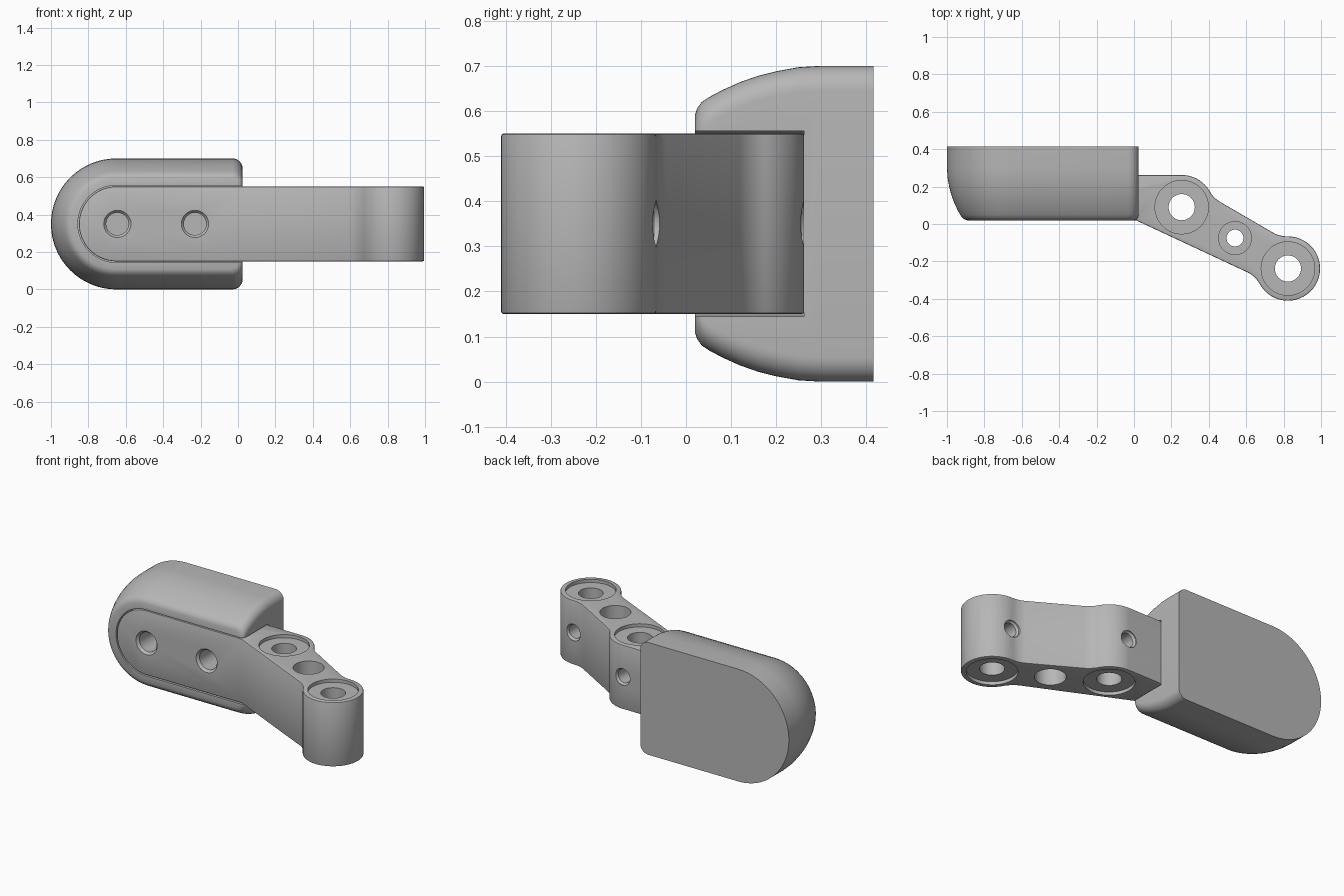
import bpy
import bmesh
from math import sin, cos, pi, tau, atan2, sqrt
from mathutils import Vector

if "Cube" in bpy.data.objects:
    bpy.data.objects.remove(bpy.data.objects["Cube"], do_unlink=True)

grey = bpy.data.materials.new("plain grey")
grey.use_nodes = True
grey.diffuse_color = (0.47, 0.47, 0.47, 1)
grey.node_tree.nodes["Principled BSDF"].inputs["Base Color"].default_value = grey.diffuse_color

MID = 0.35          # mid height of the whole part
END_X = -0.65       # centre of the rounded end


def loft(name, rings):
    """Skin a list of equal-length rings and cap both ends."""
    bm = bmesh.new()
    loops = [[bm.verts.new(p) for p in ring] for ring in rings]
    n = len(loops[0])
    for a, b in zip(loops, loops[1:]):
        for i in range(n):
            j = (i + 1) % n
            bm.faces.new((a[i], a[j], b[j], b[i]))
    bm.faces.new(loops[0])
    bm.faces.new(loops[-1])
    bmesh.ops.recalc_face_normals(bm, faces=bm.faces)
    mesh = bpy.data.meshes.new(name)
    bm.to_mesh(mesh)
    bm.free()
    mesh.materials.append(grey)
    obj = bpy.data.objects.new(name, mesh)
    bpy.context.collection.objects.link(obj)
    return obj


def lathe(name, centre, profile, axis, sides=48):
    """Turned cutter; profile holds (radius, position along axis)."""
    rings = []
    for r, h in profile:
        ring = []
        for i in range(sides):
            u, v = r * cos(tau * i / sides), r * sin(tau * i / sides)
            ring.append((centre[0] + u, centre[1] + v, h) if axis == "Z"
                        else (centre[0] + u, h, centre[1] + v))
        rings.append(ring)
    return loft(name, rings)


def arc(c, r, a0, a1, n=16):
    return [Vector((c[0] + r * cos(a0 + (a1 - a0) * i / n),
                    c[1] + r * sin(a0 + (a1 - a0) * i / n))) for i in range(n + 1)]


def d_ring(y, r, right, corner):
    """Rounded-end outline in the upright plane at depth y."""
    pts = arc((END_X, MID), r, pi / 2, 3 * pi / 2, 48)
    pts += arc((right - corner, MID - r + corner), corner, -pi / 2, 0, 8)
    pts += arc((right - corner, MID + r - corner), corner, 0, pi / 2, 8)
    return [(p.x, y, p.y) for p in pts]


def apply(obj, kind, **settings):
    mod = obj.modifiers.new(kind.lower(), kind)
    for key, value in settings.items():
        setattr(mod, key, value)
    bpy.context.view_layer.objects.active = obj
    bpy.ops.object.modifier_apply(modifier=mod.name)


def boolean(obj, cutter, operation="DIFFERENCE"):
    apply(obj, "BOOLEAN", object=cutter, operation=operation, solver="EXACT")
    bpy.data.objects.remove(cutter, do_unlink=True)


# Plan outline of the arm: two round bosses blended into a tapering web
BOSS_1, BOSS_2, BOSS_R = Vector((0.255, 0.09)), Vector((0.823, -0.238)), 0.172


def blend(p, q, boss, towards, radius=0.15):
    """Concave fillet from line p-q (outside on its right) to a boss."""
    d = (q - p).normalized()
    n = Vector((d.y, -d.x))
    base = p + n * radius - boss
    b = base.dot(d)
    root = sqrt(b * b - base.length_squared + (BOSS_R + radius) ** 2)
    c = boss + base + d * (-b + (-root if towards else root))
    to_boss = boss - c
    a0 = atan2(-n.y, -n.x)
    a1 = atan2(to_boss.y, to_boss.x)
    sweep = (a1 - a0 + pi) % tau - pi
    return arc(c, radius, a0, a0 + sweep, 8)


def boss_arc(boss, start, end):
    a0 = atan2(start.y - boss.y, start.x - boss.x)
    a1 = atan2(end.y - boss.y, end.x - boss.x)
    return arc(boss, BOSS_R, a0, a0 + (a1 - a0) % tau, 32)[1:-1]


low_a, low_b = Vector((0.01, 0.02)), Vector((0.61, -0.26))
up_a, up_b = Vector((0.75, -0.05)), Vector((0.44, 0.13))
low = blend(low_a, low_b, BOSS_2, True)
outer = blend(up_a, up_b, BOSS_2, False)[::-1]
inner = blend(up_a, up_b, BOSS_1, True)
back_top = BOSS_1 + Vector((0, BOSS_R))
plan = [Vector((-1, 0.02)), low_a] + low + boss_arc(BOSS_2, low[-1], outer[0])
plan += outer + inner + boss_arc(BOSS_1, inner[-1], back_top)
plan += [back_top, Vector((-1, back_top.y))]

arm = loft("hinge_arm", [[(p.x, p.y, z) for p in plan] for z in (0, 0.7)])
boolean(arm, loft("arm_trim", [d_ring(y, 0.2, 1.2, 0.02) for y in (-0.6, 0.6)]), "INTERSECT")
apply(arm, "BEVEL", width=0.006, segments=2, limit_method="ANGLE", angle_limit=0.9)

# Upright bores: shallow counterbores on the bosses, a deep one between them
for centre, wide, narrow, depth in ((BOSS_1, 0.143, 0.07, 0.02),
                                    (BOSS_2, 0.143, 0.07, 0.02),
                                    (Vector((0.54, -0.075)), 0.088, 0.045, 0.12)):
    lo, hi = 0.15 + depth, 0.55 - depth
    boolean(arm, lathe("bore", centre, [(wide, 0), (wide, lo), (narrow, lo),
                                        (narrow, hi), (wide, hi), (wide, 0.7)], "Z"))

# Cross holes from the back of each boss into its bore
for boss in (BOSS_1, BOSS_2):
    top = boss.y + BOSS_R
    boolean(arm, lathe("cross_hole", (boss.x, MID), [(0.052, top + 0.05), (0.052, top - 0.005),
                                                     (0.042, top - 0.018), (0.042, boss.y)], "Y", 32))

# Countersunk screw holes in the front
for x in (-0.645, -0.23):
    boolean(arm, lathe("screw_hole", (x, MID), [(0.073, -0.05), (0.073, 0.02), (0.06, 0.035),
                                                (0.06, 0.4)], "Y", 32))

# Rounded pad: depth, inset of curved edge, inset of the straight end
sections = ((0.415, 0, 0), (0.3, 0, 0), (0.25, 0.003, 0), (0.2, 0.012, 0),
            (0.16, 0.022, 0), (0.12, 0.036, 0), (0.08, 0.054, 0), (0.05, 0.07, 0.001),
            (0.035, 0.08, 0.004), (0.025, 0.094, 0.01), (0.02, 0.108, 0.02))
pad = loft("rounded_pad", [d_ring(y, 0.35 - d, 0.025 - e, 0.055) for y, d, e in sections])

# Slot in the pad that holds the arm
boolean(pad, loft("slot", [d_ring(y, 0.206, 0.5, 0.02) for y in (-0.2, 0.261)]))

# Smooth curved surfaces, crisp edges
for obj in (arm, pad):
    bpy.ops.object.select_all(action="DESELECT")
    obj.select_set(True)
    bpy.context.view_layer.objects.active = obj
    bpy.ops.object.shade_smooth_by_angle(angle=0.6)
